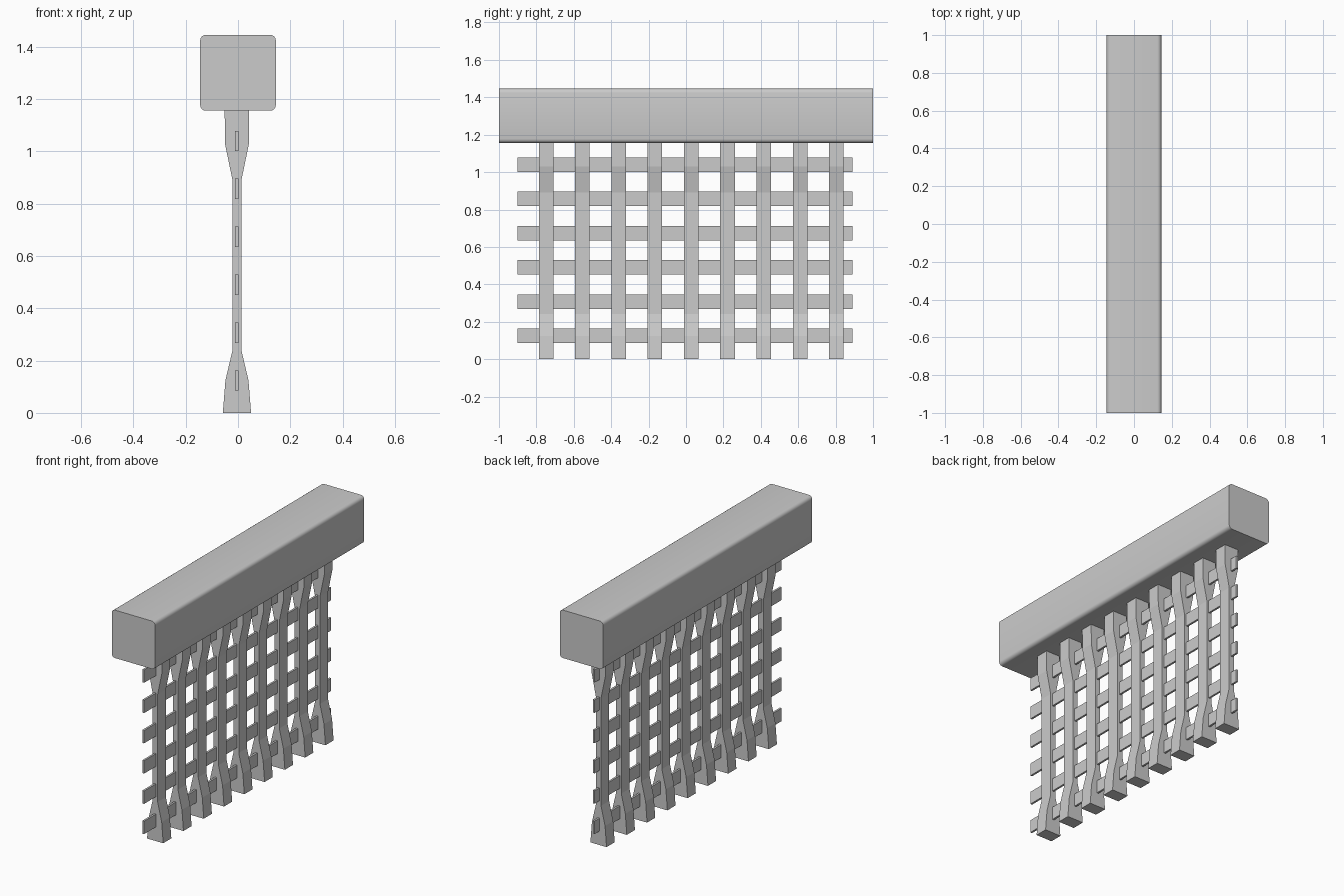
import bpy, bmesh

if "Cube" in bpy.data.objects:
    bpy.data.objects.remove(bpy.data.objects["Cube"])


def prism(name, profile, y0, y1):
    """Extrude an x-z profile from y0 to y1."""
    bm = bmesh.new()
    face = bm.faces.new([bm.verts.new((x, y0, z)) for x, z in profile])
    out = bmesh.ops.extrude_face_region(bm, geom=[face])
    verts = [v for v in out["geom"] if isinstance(v, bmesh.types.BMVert)]
    bmesh.ops.translate(bm, verts=verts, vec=(0, y1 - y0, 0))
    bmesh.ops.recalc_face_normals(bm, faces=bm.faces)
    mesh = bpy.data.meshes.new(name)
    bm.to_mesh(mesh)
    bm.free()
    obj = bpy.data.objects.new(name, mesh)
    bpy.context.collection.objects.link(obj)
    return obj


def rect(x0, x1, z0, z1):
    return [(x0, z0), (x1, z0), (x1, z1), (x0, z1)]


# Top beam, only its long edges rounded
beam = prism("top_beam", rect(-0.145, 0.145, 1.156, 1.446), -1, 1)
bm = bmesh.new()
bm.from_mesh(beam.data)
long_edges = [e for e in bm.edges if abs(e.verts[0].co.y - e.verts[1].co.y) > 1]
bmesh.ops.bevel(bm, geom=long_edges, offset=0.022, segments=4, profile=0.5,
                affect='EDGES')
bm.to_mesh(beam.data)
bm.free()
bpy.context.view_layer.objects.active = beam
beam.select_set(True)
bpy.ops.object.shade_smooth_by_angle()

# Upright bars, flared at the top and the foot
CX = -0.004
half_widths = [(0.054, 0), (0.044, 0.125), (0.017, 0.24),
               (0.017, 0.89), (0.046, 1.03), (0.047, 1.17)]
bar_profile = ([(CX + w, z) for w, z in half_widths]
               + [(CX - w, z) for w, z in reversed(half_widths)])
for i in range(9):
    y = -0.748 + 0.194 * i
    prism(f"upright_bar_{i + 1}", bar_profile, y - 0.039, y + 0.039)

# Thin cross slats running through the bars
for i in range(6):
    z = 0.124 + 0.1832 * i
    prism(f"cross_slat_{i + 1}", rect(-0.011, 0.001, z - 0.039, z + 0.039),
          -0.90, 0.89)
